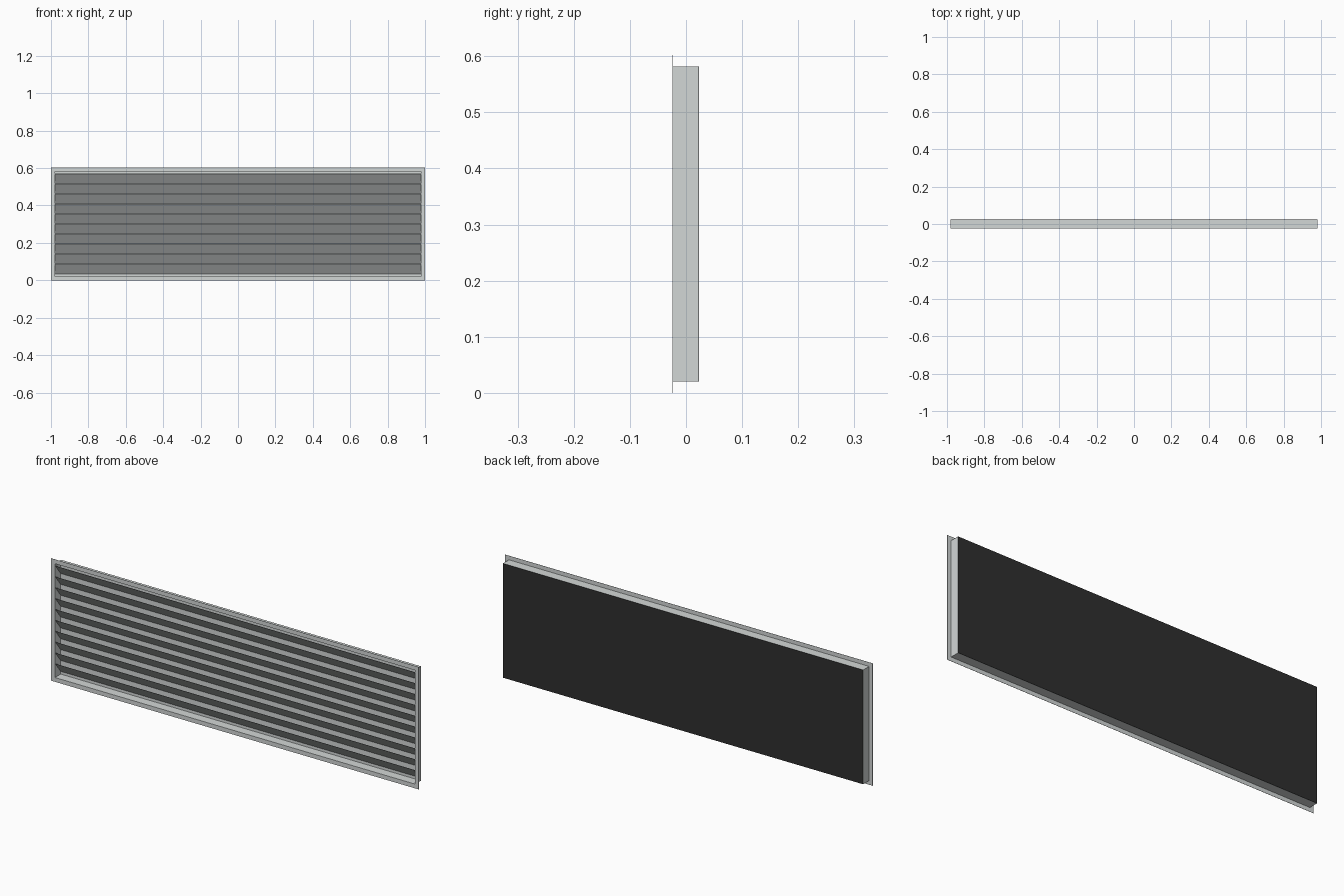
import bpy
import bmesh

default = bpy.data.objects.get("Cube")
if default:
    bpy.data.objects.remove(default, do_unlink=True)

HALF_W, HEIGHT = 1.0, 0.602      # flange outline
LIP = 0.021                      # flange width
WALL = 0.001                     # sheet thickness
FRONT, BACK = -0.024, 0.0235
BOX_W = HALF_W - LIP + WALL      # casing half width
LOW, HIGH = LIP - WALL, HEIGHT - LIP + WALL
SLATS = 10


def material(name, colour):
    mat = bpy.data.materials.new(name)
    mat.use_nodes = True
    rgba = (*colour, 1)
    mat.diffuse_color = rgba
    mat.node_tree.nodes["Principled BSDF"].inputs["Base Color"].default_value = rgba
    return mat


metal = material("light grey metal", (0.65, 0.68, 0.675))
black = material("matt black", (0.029, 0.029, 0.029))


def finish(name, bm, mat):
    bmesh.ops.recalc_face_normals(bm, faces=bm.faces)
    mesh = bpy.data.meshes.new(name)
    bm.to_mesh(mesh)
    bm.free()
    mesh.materials.append(mat)
    obj = bpy.data.objects.new(name, mesh)
    bpy.context.collection.objects.link(obj)


def add_prism(bm, profile, x0, x1):
    """Closed solid: a (y, z) profile swept from x0 to x1."""
    ends = [[bm.verts.new((x, y, z)) for y, z in profile] for x in (x0, x1)]
    for end in ends:
        bm.faces.new(end)
    n = len(profile)
    for i in range(n):
        j = (i + 1) % n
        bm.faces.new((ends[0][i], ends[0][j], ends[1][j], ends[1][i]))


def add_box(bm, x0, x1, y0, y1, z0, z1):
    add_prism(bm, [(y0, z0), (y1, z0), (y1, z1), (y0, z1)], x0, x1)


def frame(name, w, low, high, border, y0, y1, mat):
    """Rectangular frame made of two rails and two stiles."""
    bm = bmesh.new()
    for z in (low, high - border):
        add_box(bm, -w, w, y0, y1, z, z + border)
    for x in (-w, w - border):
        add_box(bm, x, x + border, y0, y1, low + border, high - border)
    finish(name, bm, mat)


def panel(name, w, y0, y1, low, high, mat):
    bm = bmesh.new()
    add_box(bm, -w, w, y0, y1, low, high)
    finish(name, bm, mat)


# Thin front flange and the shallow casing behind it
flange_back = FRONT + 0.001
cover_front = BACK - 0.001
frame("front_flange", HALF_W, 0, HEIGHT, LIP, FRONT, flange_back, metal)
frame("casing_walls", BOX_W, LOW, HIGH, WALL, flange_back, cover_front, metal)

# Light inner back and black rear cover
panel("inner_back", BOX_W - WALL, 0.0205, cover_front, LOW + WALL, HIGH - WALL, metal)
panel("rear_cover", BOX_W, cover_front, BACK, LOW, HIGH, black)

# Slanted slats, front edge high and back edge low
first, last = 0.035, 0.570
pitch = (last - first) / SLATS
slat_front, slat_back, thick = -0.0215, 0.0195, 0.001
for i in range(SLATS):
    z = first + i * pitch
    top = z + pitch - thick
    bm = bmesh.new()
    add_prism(bm, [(slat_front, top), (slat_back, z),
                   (slat_back, z + thick), (slat_front, top + thick)],
              WALL - BOX_W, BOX_W - WALL)
    finish(f"slat_{i + 1}", bm, metal)
